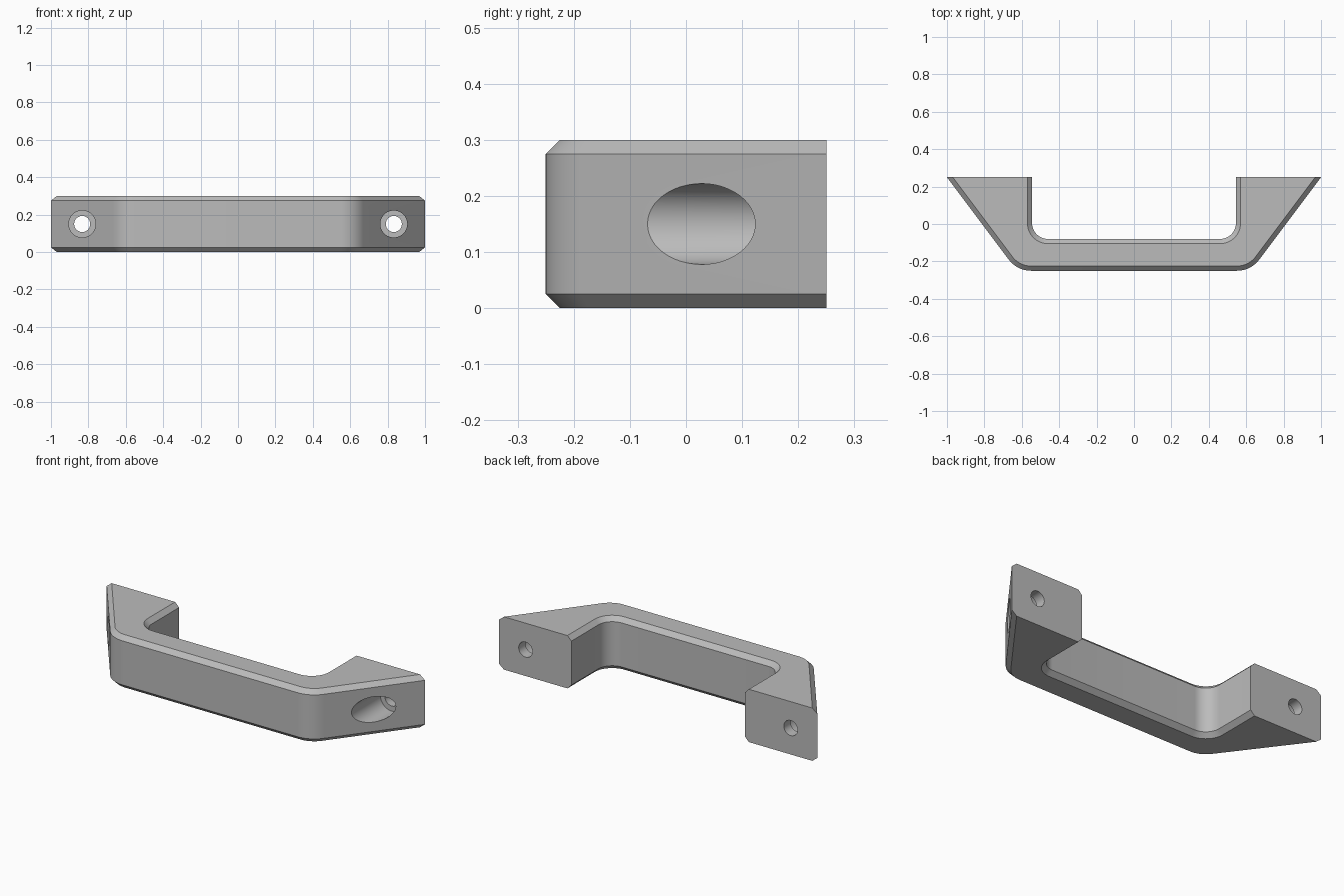
import bpy, bmesh, math
from mathutils import Vector

cube = bpy.data.objects.get("Cube")
if cube:
    bpy.data.objects.remove(cube, do_unlink=True)

HEIGHT, CHAMFER, BACK = 0.3, 0.025, 0.25
HOLE_X, HOLE_Z = 0.833, 0.15

grey = bpy.data.materials.new("satin grey")
grey.use_nodes = True
colour = (0.5, 0.5, 0.5, 1)
grey.diffuse_color = colour
grey.node_tree.nodes["Principled BSDF"].inputs["Base Color"].default_value = colour


def fillet(centre, radius, start, end, steps=14):
    """Arc points, angles in degrees."""
    return [(centre[0] + radius * math.cos(math.radians(start + (end - start) * i / steps)),
             centre[1] + radius * math.sin(math.radians(start + (end - start) * i / steps)))
            for i in range(steps + 1)]


def outline(inset):
    """Closed plan of the handle, inset everywhere but at the flat mounting faces."""
    outer = fillet((0.55, -0.1), 0.15 - inset, -90, -36.87)
    inner = fillet((0.46, 0.005), 0.085 + inset, 0, -90)
    half = outer + [(1 - 1.25 * inset, BACK), (0.545 + inset, BACK)] + inner
    return half + [(-x, y) for x, y in reversed(half)]


# Handle body: stacked outlines with chamfered top and bottom rims
bm = bmesh.new()
levels = [(0, CHAMFER), (CHAMFER, 0), (HEIGHT - CHAMFER, 0), (HEIGHT, CHAMFER)]
rings = [[bm.verts.new((x, y, z)) for x, y in outline(inset)] for z, inset in levels]
count = len(rings[0])
for low, high in zip(rings, rings[1:]):
    for i in range(count):
        j = (i + 1) % count
        bm.faces.new((low[i], low[j], high[j], high[i]))
bm.faces.new(rings[-1])
bm.faces.new(rings[0][::-1])
bmesh.ops.recalc_face_normals(bm, faces=bm.faces)
mesh = bpy.data.meshes.new("handle")
bm.to_mesh(mesh)
bm.free()
mesh.materials.append(grey)
handle = bpy.data.objects.new("handle", mesh)
bpy.context.collection.objects.link(handle)


def drill(name, x, radius, y0, y1):
    """Cut a round hole along y."""
    bpy.ops.mesh.primitive_cylinder_add(vertices=48, radius=radius, depth=y1 - y0,
                                        location=(x, (y0 + y1) / 2, HOLE_Z),
                                        rotation=(math.pi / 2, 0, 0))
    cutter = bpy.context.object
    cutter.name = name
    cutter.data.materials.append(grey)
    cut = handle.modifiers.new(name, "BOOLEAN")
    cut.operation, cut.solver, cut.object = "DIFFERENCE", "EXACT", cutter
    bpy.context.view_layer.objects.active = handle
    bpy.ops.object.modifier_apply(modifier=name)
    bpy.data.objects.remove(cutter, do_unlink=True)


# Screw holes with wide head recesses from the front
for side, x in (("left", HOLE_X), ("right", -HOLE_X)):
    drill(side + "_head_recess", x, 0.072, -0.4, 0.19)
    drill(side + "_screw_hole", x, 0.043, 0.1, 0.4)

bpy.ops.object.select_all(action="DESELECT")
handle.select_set(True)
bpy.context.view_layer.objects.active = handle
bpy.ops.object.shade_smooth_by_angle(angle=math.radians(30))
